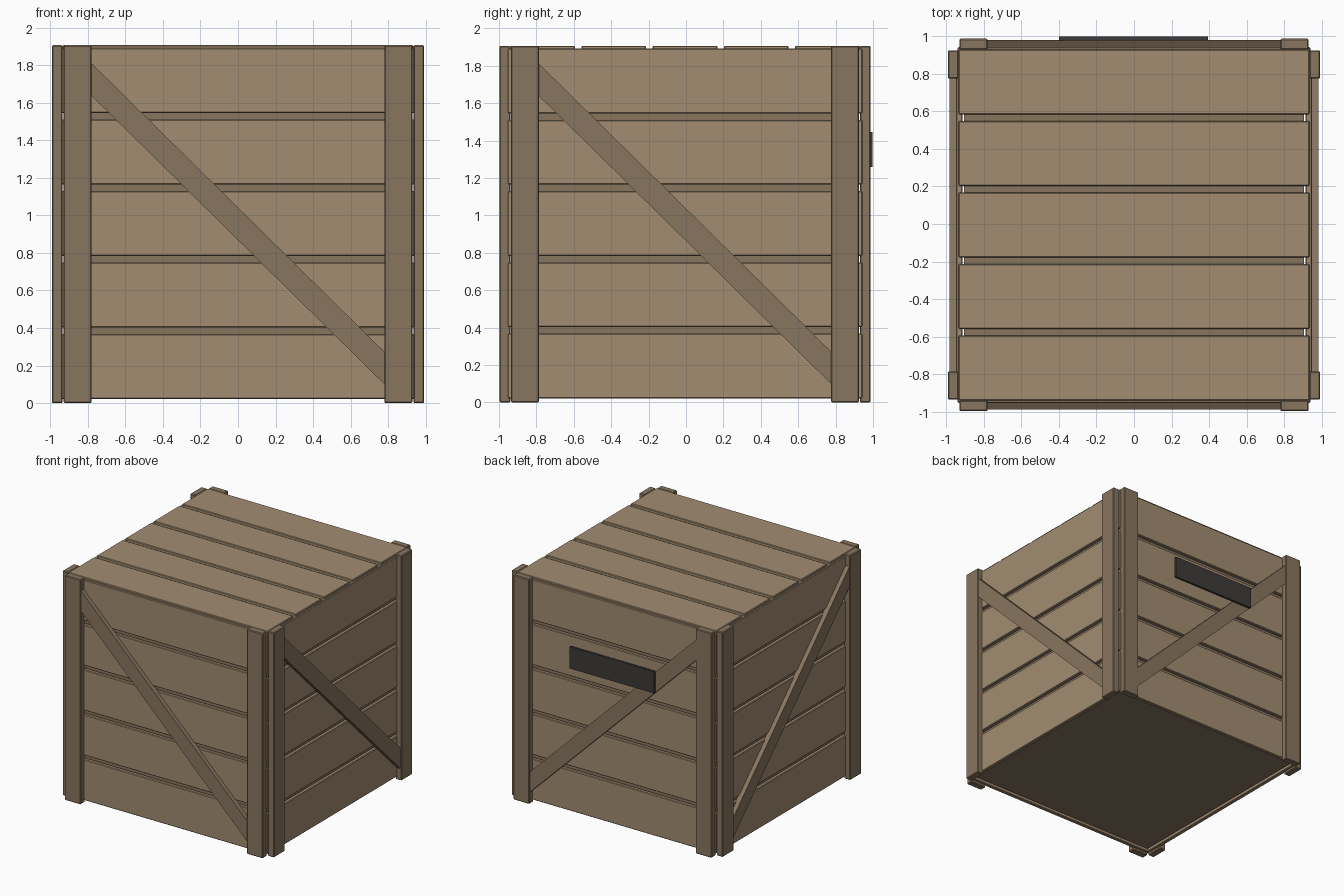
import bpy
import bmesh
from math import pi
from mathutils import Matrix

if "Cube" in bpy.data.objects:
    bpy.data.objects.remove(bpy.data.objects["Cube"])

OY = -0.005  # crate body sits slightly forward because of the rear panel


def material(name, rgb):
    m = bpy.data.materials.new(name)
    m.diffuse_color = (*rgb, 1)
    m.use_nodes = True
    m.node_tree.nodes["Principled BSDF"].inputs["Base Color"].default_value = m.diffuse_color
    return m


PLANK = material("plank_wood", (0.36, 0.265, 0.165))
FRAME = material("frame_wood", (0.25, 0.18, 0.115))
DARK = material("dark_panel", (0.045, 0.043, 0.04))


def finish(name, bm, mat, bevel, matrix):
    bmesh.ops.transform(bm, matrix=matrix, verts=bm.verts)
    bmesh.ops.recalc_face_normals(bm, faces=bm.faces)
    if bevel:
        bmesh.ops.bevel(bm, geom=bm.edges[:], offset=bevel, segments=1,
                        profile=0.5, affect='EDGES')
    me = bpy.data.meshes.new(name)
    bm.to_mesh(me)
    bm.free()
    me.materials.append(mat)
    ob = bpy.data.objects.new(name, me)
    bpy.context.collection.objects.link(ob)
    return ob


def prism(name, profile, y0, y1, mat, bevel=0.005, matrix=Matrix()):
    """Extrude an (x, z) outline from y0 to y1, then place it."""
    bm = bmesh.new()
    face = bm.faces.new([bm.verts.new((x, y0, z)) for x, z in profile])
    ext = bmesh.ops.extrude_face_region(bm, geom=[face])
    verts = [g for g in ext["geom"] if isinstance(g, bmesh.types.BMVert)]
    bmesh.ops.translate(bm, vec=(0, y1 - y0, 0), verts=verts)
    return finish(name, bm, mat, bevel, Matrix.Translation((0, OY, 0)) @ matrix)


def box(name, x0, x1, y0, y1, z0, z1, mat, bevel=0.005, matrix=Matrix()):
    outline = [(x0, z0), (x1, z0), (x1, z1), (x0, z1)]
    return prism(name, outline, y0, y1, mat, bevel, matrix)


# Inner lining behind the plank gaps
box("inner_box", -0.905, 0.905, -0.905, 0.905, 0.04, 1.885, FRAME, 0)

# Lid planks
for i in range(5):
    c = (i - 2) * 0.381
    box(f"lid_plank_{i + 1}", -0.935, 0.935, c - 0.173, c + 0.173,
        1.875, 1.907, PLANK)

# Four walls: the front, its mirror, and both turned onto the sides
turn = Matrix.Rotation(pi / 2, 4, 'Z')
walls = {
    "front": (Matrix(), 0.94),
    "back": (Matrix.Scale(-1, 4, (0, 1, 0)), 0.94),
    "right": (turn, 0.914),
    "left": (Matrix.Scale(-1, 4, (1, 0, 0)) @ turn, 0.914),
}
for side, (mat4, half) in walls.items():
    # Horizontal planks
    for i in range(5):
        z = 0.195 + i * 0.381
        box(f"{side}_plank_{i + 1}", -half, half, -0.948, -0.915,
            z - 0.173, z + 0.173, PLANK, 0.005, mat4)
    # Corner posts
    for s, word in ((-1, "a"), (1, "b")):
        x0, x1 = sorted((s * 0.78, s * 0.93))
        box(f"{side}_post_{word}", x0, x1, -0.992, -0.934, 0, 1.907,
            FRAME, 0.006, mat4)
    # Diagonal brace cut flush with the posts
    brace = [(-0.785, 1.642), (0.785, 0.095), (0.785, 0.268), (-0.785, 1.815)]
    prism(f"{side}_brace", brace, -0.984, -0.94, FRAME, 0, mat4)

# Plain dark panel on the back
box("back_panel", -0.4, 0.395, 0.983, 1.003, 1.26, 1.445, DARK, 0)
